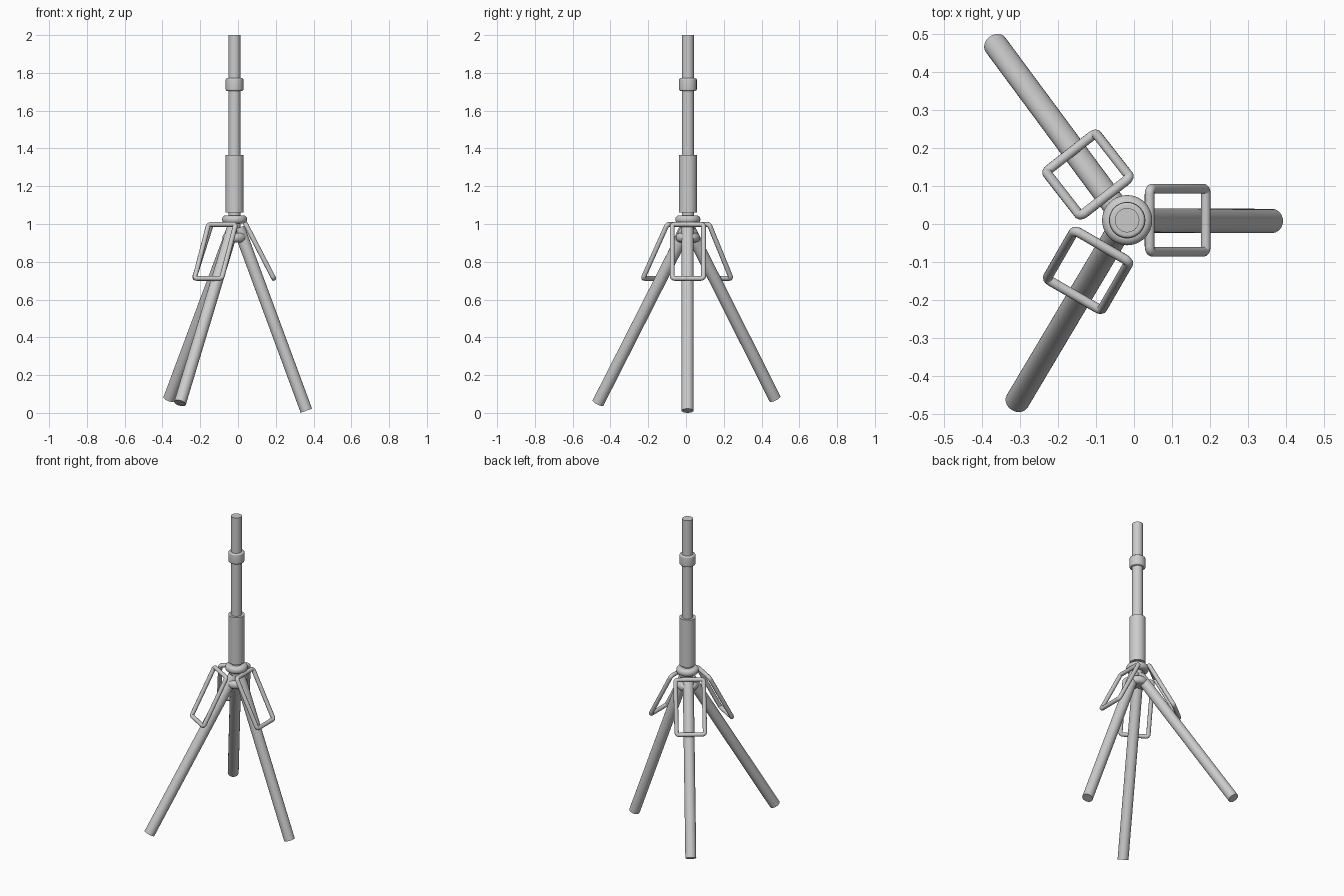
import bpy, bmesh, math
from mathutils import Vector, Matrix

if "Cube" in bpy.data.objects:
    bpy.data.objects.remove(bpy.data.objects["Cube"])

AX, AY = -0.018, 0.01      # axis of the pole


def smooth(ob):
    bpy.ops.object.select_all(action='DESELECT')
    ob.select_set(True)
    bpy.context.view_layer.objects.active = ob
    bpy.ops.object.shade_smooth_by_angle(angle=math.radians(40))


def lathe(name, profile, segs=40):
    """Revolve (radius, z) points around the pole axis."""
    bm = bmesh.new()
    rings = []
    for r, z in profile:
        rings.append([bm.verts.new((AX + r * math.cos(2 * math.pi * i / segs),
                                    AY + r * math.sin(2 * math.pi * i / segs), z))
                      for i in range(segs)])
    for a, b in zip(rings, rings[1:]):
        for i in range(segs):
            j = (i + 1) % segs
            bm.faces.new((a[i], a[j], b[j], b[i]))
    bm.faces.new(rings[0][::-1])
    bm.faces.new(rings[-1])
    me = bpy.data.meshes.new(name)
    bm.to_mesh(me)
    bm.free()
    ob = bpy.data.objects.new(name, me)
    bpy.context.collection.objects.link(ob)
    smooth(ob)
    return ob


def rounded(r, z0, z1, b, n=5):
    """Disc profile with rounded rims."""
    pts = []
    for zc, a0 in ((z0 + b, -90), (z1 - b, 0)):
        for i in range(n + 1):
            a = math.radians(a0 + 90 * i / n)
            pts.append((r - b + b * math.cos(a), zc + b * math.sin(a)))
    return pts


def leg(name, p, q, r=0.032):
    p, q = Vector(p), Vector(q)
    d = q - p
    bpy.ops.mesh.primitive_cylinder_add(vertices=32, radius=r, depth=d.length,
                                        location=(p + q) / 2)
    ob = bpy.context.object
    ob.name = name
    ob.rotation_euler = d.to_track_quat('Z', 'Y').to_euler()
    smooth(ob)


def frame(name, cx, cy, azimuth, r=0.0128):
    """Sloping rounded rectangle made of round bar."""
    hw, hr, hz, c = 0.083, 0.074, 0.143, 0.014
    hl = math.hypot(hr, hz)
    az = math.radians(azimuth)
    side = Vector((-math.sin(az), math.cos(az), 0))
    down = Vector((math.cos(az) * hr, math.sin(az) * hr, -hz)).normalized()
    pts = []
    for sx, sy, a0 in ((1, 1, 0), (-1, 1, 90), (-1, -1, 180), (1, -1, 270)):
        for i in range(6):
            a = math.radians(a0 + 18 * i)
            u = sx * (hw - c) + c * math.cos(a)
            v = sy * (hl - c) + c * math.sin(a)
            pts.append(side * u + down * v)
    cu = bpy.data.curves.new(name, 'CURVE')
    cu.dimensions = '3D'
    cu.bevel_depth = r
    cu.bevel_resolution = 4
    sp = cu.splines.new('POLY')
    sp.points.add(len(pts) - 1)
    for s, p in zip(sp.points, pts):
        s.co = (*p, 1)
    sp.use_cyclic_u = True
    ob = bpy.data.objects.new(name, cu)
    ob.location = (cx, cy, 0.855)
    bpy.context.collection.objects.link(ob)
    bpy.ops.object.select_all(action='DESELECT')
    ob.select_set(True)
    bpy.context.view_layer.objects.active = ob
    bpy.ops.object.convert(target='MESH')
    smooth(bpy.context.object)


# Central pole, sleeve and collars
lathe("inner_pole", [(0.032, 1.33), (0.032, 2.0)])
lathe("pole_collar", rounded(0.047, 1.705, 1.772, 0.008))
lathe("lower_sleeve", [(0.048, 1.06), (0.048, 1.365)])
lathe("hub_core", [(0.032, 0.93), (0.032, 1.07)])
lathe("upper_hub_ring", rounded(0.066, 1.002, 1.046, 0.02))
lathe("lower_hub_ring", rounded(0.064, 0.903, 0.953, 0.023))

# Splayed legs
leg("right_leg", (0.004, 0.009, 0.98), (0.362, 0.008, 0.0115))
leg("back_leg", (-0.03, 0.02, 0.97), (-0.364, 0.471, 0.075))
leg("front_leg", (-0.03, 0.0, 0.97), (-0.307, -0.466, 0.052))

# Brace frames above the legs
frame("right_brace", 0.115, 0.01, 0)
frame("back_brace", -0.121, 0.13, 128)
frame("front_brace", -0.121, -0.122, -120)
